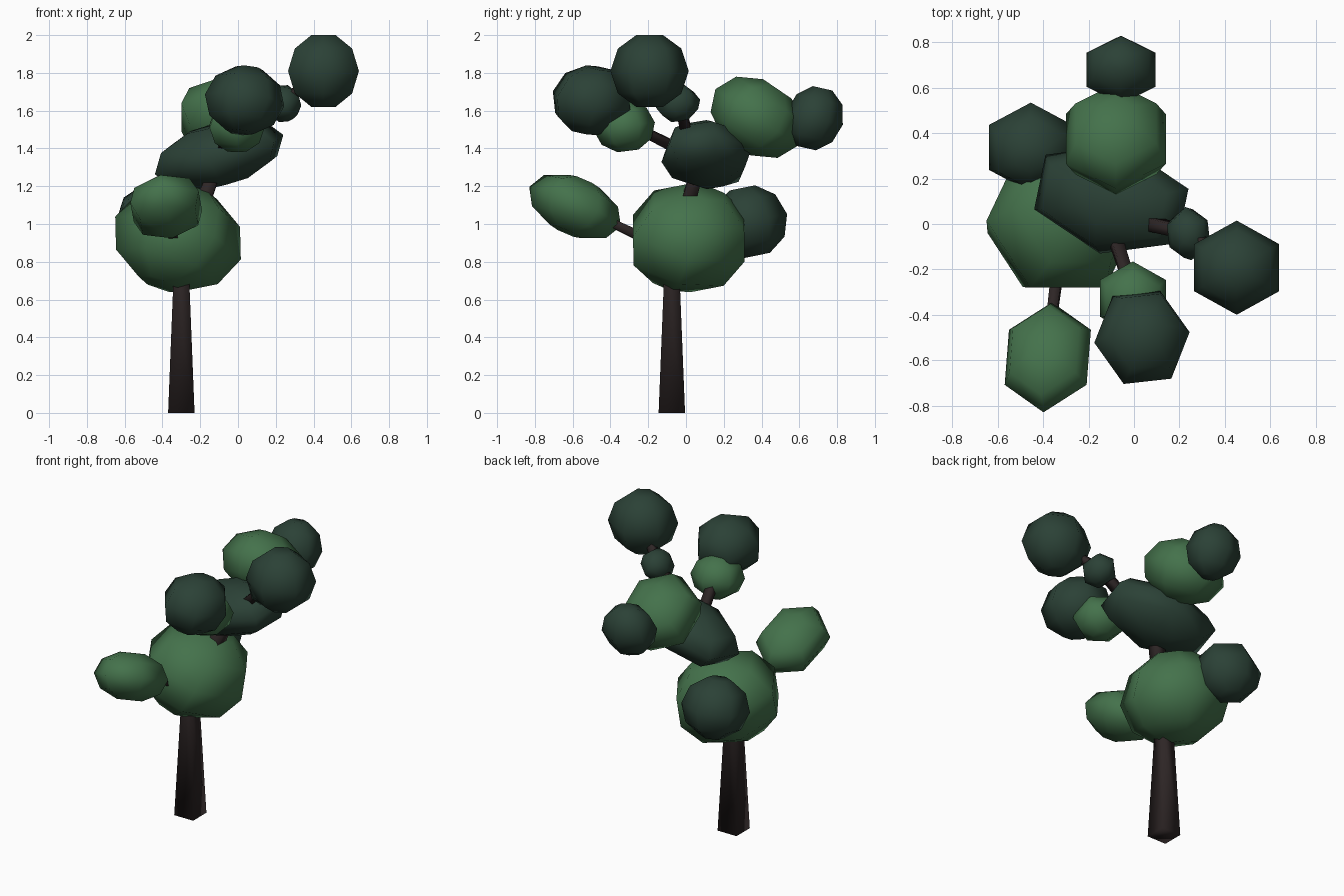
import bpy, bmesh, math
from mathutils import Vector, Euler, Matrix

if "Cube" in bpy.data.objects:
    bpy.data.objects.remove(bpy.data.objects["Cube"])


def material(name, rgb):
    m = bpy.data.materials.new(name)
    m.diffuse_color = (*rgb, 1)
    m.use_nodes = True
    m.node_tree.nodes["Principled BSDF"].inputs["Base Color"].default_value = m.diffuse_color
    return m


BARK = material("bark brown", (0.027, 0.019, 0.019))
LIGHT = material("leaf green", (0.058, 0.168, 0.071))
DARK = material("deep green", (0.024, 0.053, 0.037))


def loft(name, rings, mat, angle):
    """Skin a list of equal rings and close both ends."""
    bm = bmesh.new()
    loops = [[bm.verts.new(p) for p in r] for r in rings]
    n = len(loops[0])
    for a, b in zip(loops, loops[1:]):
        for i in range(n):
            j = (i + 1) % n
            bm.faces.new((a[i], a[j], b[j], b[i]))
    bm.faces.new(loops[0])
    bm.faces.new(loops[-1])
    bmesh.ops.recalc_face_normals(bm, faces=bm.faces)
    mesh = bpy.data.meshes.new(name)
    bm.to_mesh(mesh)
    bm.free()
    mesh.materials.append(mat)
    ob = bpy.data.objects.new(name, mesh)
    bpy.context.collection.objects.link(ob)
    bpy.ops.object.select_all(action='DESELECT')
    ob.select_set(True)
    bpy.context.view_layer.objects.active = ob
    bpy.ops.object.shade_smooth_by_angle(angle=math.radians(angle))
    return ob


def polygon(sides, r, spin=0):
    return [Vector((r * math.sin(math.radians(360 / sides * k + spin)),
                    r * math.cos(math.radians(360 / sides * k + spin)), 0))
            for k in range(sides)]


def tube(name, path):
    """Tapered square limb through (x, y, z, half width) points."""
    pts = [Vector(p[:3]) for p in path]
    rings = []
    for i, p in enumerate(path):
        before = pts[i] - pts[i - 1] if i else pts[1] - pts[0]
        after = pts[i + 1] - pts[i] if i + 1 < len(pts) else before
        t = before.normalized() + after.normalized()
        q = Vector((0, 0, 1)).rotation_difference(t)
        rings.append([pts[i] + q @ v for v in polygon(4, p[3] * math.sqrt(2), 45)])
    return loft(name, rings, BARK, 100)


def clump(name, mat, lo, hi, shape=(1, 1, 1), tilt=(0, 0, 0), spin=0):
    """Six-sided leaf ball, stretched and tilted, fitted between two corners."""
    rot = Euler([math.radians(a) for a in tilt]).to_matrix()
    stretch = Matrix.Diagonal(Vector(shape))
    rings = []
    for deg in (160, 126, 90, 54, 20):
        t = math.radians(deg)
        rings.append([rot @ (stretch @ (v + Vector((0, 0, math.cos(t)))))
                      for v in polygon(6, math.sin(t), spin)])
    pts = [v for r in rings for v in r]
    for k in range(3):
        a, b = min(v[k] for v in pts), max(v[k] for v in pts)
        for v in pts:
            v[k] = lo[k] + (v[k] - a) / (b - a) * (hi[k] - lo[k])
    return loft(name, rings, mat, 75)


# trunk, bending up into the middle crown
tube("trunk", [(-0.30, -0.075, 0, 0.070), (-0.30, -0.075, 0.70, 0.042),
               (-0.29, -0.05, 0.92, 0.04), (-0.16, 0.03, 1.18, 0.036),
               (-0.09, 0.09, 1.38, 0.03)])

# branches
tube("low_front_branch", [(-0.33, -0.15, 0.89, 0.026), (-0.38, -0.55, 1.08, 0.02)])
tube("low_back_branch", [(-0.32, 0.0, 0.92, 0.026), (-0.45, 0.34, 1.01, 0.02)])
tube("front_branch", [(-0.10, -0.01, 1.38, 0.027), (0.0, -0.32, 1.54, 0.023),
                      (0.04, -0.50, 1.65, 0.018)])
tube("right_branch", [(0.0, 0.02, 1.42, 0.032), (0.24, -0.04, 1.65, 0.025),
                      (0.455, -0.195, 1.81, 0.018)])
tube("back_branch", [(-0.09, 0.11, 1.38, 0.027), (-0.08, 0.37, 1.55, 0.023),
                     (-0.06, 0.69, 1.57, 0.018)])

# leaf clumps
clump("low_crown", LIGHT, (-0.65, -0.28, 0.64), (0.015, 0.31, 1.21),
      (1.1, 1, 0.95), (-16, 20, 0), 30)
clump("low_front_leaves", LIGHT, (-0.57, -0.83, 0.925), (-0.19, -0.345, 1.26),
      (0.8, 1.1, 0.6), (-22, -10, 0), 0)
clump("low_back_leaves", DARK, (-0.64, 0.14, 0.82), (-0.27, 0.535, 1.205),
      (1, 1, 1), (12, 0, 0))
clump("middle_crown", DARK, (-0.44, -0.13, 1.185), (0.24, 0.35, 1.55),
      (1.5, 1, 0.7), (10, -16, -14), 0)
clump("back_leaves", LIGHT, (-0.30, 0.13, 1.35), (0.14, 0.62, 1.78),
      (1, 1.2, 0.9), (-35, 0, 0), 0)
clump("far_back_leaves", DARK, (-0.21, 0.53, 1.39), (0.095, 0.83, 1.73),
      (1, 0.9, 1.1), (-14, 0, 0))
clump("front_leaves", LIGHT, (-0.15, -0.49, 1.38), (0.14, -0.165, 1.655),
      (1, 1, 0.95), (8, 0, 0))
clump("far_front_leaves", DARK, (-0.175, -0.705, 1.47), (0.245, -0.295, 1.84),
      (1, 1, 0.95), (-12, 8, 0), 24)
clump("small_right_leaves", DARK, (0.145, -0.16, 1.54), (0.335, 0.075, 1.735),
      (0.9, 1, 0.8), (12, -35, 0))
clump("far_right_leaves", DARK, (0.265, -0.40, 1.62), (0.64, 0.015, 2.0))
